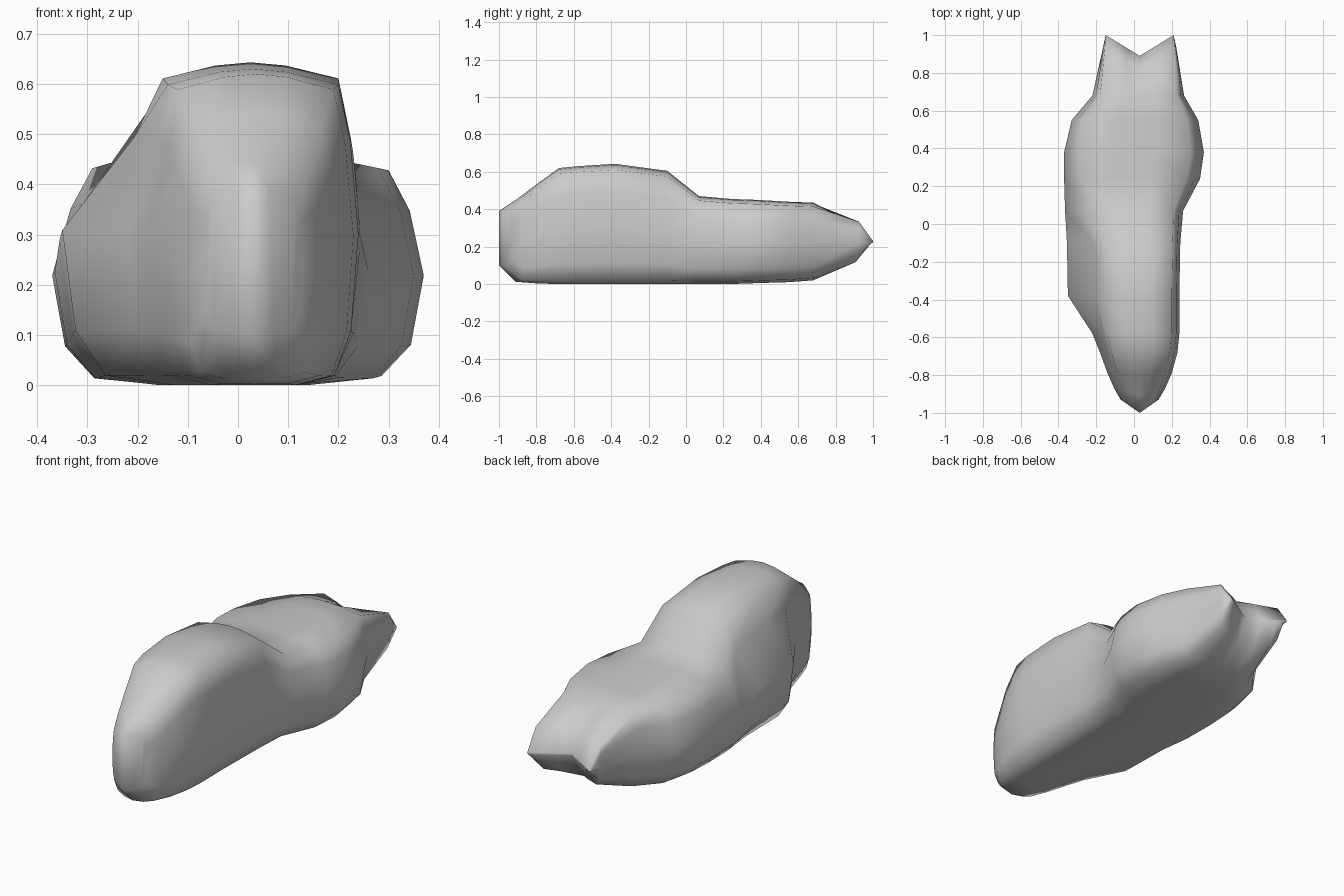
import bpy, bmesh

# Stations along the body:
# y, left x, right x, left shoulder x, right shoulder x, bottom z, top z, pull of the middle
STATIONS = [
    (-0.93, -0.07, 0.13, -0.05, 0.11, 0.10, 0.39, 0.07),
    (-0.87, -0.105, 0.165, -0.07, 0.135, 0.012, 0.45, 0.04),
    (-0.79, -0.14, 0.20, -0.09, 0.165, 0.003, 0.54, 0),
    (-0.68, -0.18, 0.23, -0.12, 0.19, 0.0, 0.62, 0),
    (-0.58, -0.22, 0.24, -0.14, 0.20, 0.0, 0.63, 0),
    (-0.38, -0.35, 0.24, -0.15, 0.20, 0.0, 0.643, 0),
    (-0.10, -0.355, 0.245, -0.16, 0.205, 0.0, 0.605, 0),
    (0.07, -0.365, 0.26, -0.24, 0.21, 0.0, 0.47, 0),
    (0.24, -0.37, 0.35, -0.29, 0.28, 0.0, 0.455, 0),
    (0.38, -0.37, 0.37, -0.29, 0.30, 0.005, 0.45, 0),
    (0.55, -0.33, 0.34, -0.26, 0.28, 0.01, 0.44, 0),
    (0.68, -0.22, 0.265, -0.18, 0.225, 0.02, 0.435, 0),
    (0.93, -0.165, 0.225, -0.155, 0.215, 0.11, 0.345, 0.10),
    (1.00, -0.15, 0.21, -0.15, 0.21, 0.22, 0.23, 0.11),
]


def side(mid, shoulder, centre, blend):
    """Half of a section, bottom to top, as (x, height fraction)."""
    half, top = mid - centre, shoulder - centre
    return [
        (centre + half * 0.40, 0.0),
        (centre + half * 0.77, 0.03),
        (centre + half * 0.93, 0.17),
        (mid, 0.48),
        (mid + (shoulder - mid) * blend, 0.77),
        (shoulder, 0.95),
        (centre + top * 0.40, 0.99),
    ]


bm = bmesh.new()
rings = []
for y, xl, xr, sl, sr, zb, zt, notch in STATIONS:
    c = 0.03 if notch else (sl + sr) / 2
    right = side(xr, sr, c, 0.4)
    left = side(xl, sl, c, 0.72 if zt > 0.6 else 0.45)
    loop = [(c, 0.0)] + right + [(c, 1.0)] + left[::-1]
    half = (xr - xl) / 2
    ring = []
    for x, v in loop:
        # Pointed nose and forked tail: the middle columns move forward
        pull = notch * max(0, 1 - abs(x - c) / half)
        ring.append(bm.verts.new((x, y - pull, zb + v * (zt - zb))))
    rings.append(ring)

# Skin between stations
n = len(rings[0])
for a, b in zip(rings, rings[1:]):
    for i in range(n):
        j = (i + 1) % n
        bm.faces.new((a[i], a[j], b[j], b[i]))

# Close both ends with upright strips running from right to left
for ring in (rings[0], rings[-1]):
    for k in range(n // 2):
        quad = [ring[(4 + k) % n], ring[(5 + k) % n],
                ring[(3 - k) % n], ring[(4 - k) % n]]
        bm.faces.new(list(dict.fromkeys(quad)))

bmesh.ops.recalc_face_normals(bm, faces=bm.faces)
for f in bm.faces:
    f.smooth = True
mesh = bpy.data.meshes.new("body")
bm.to_mesh(mesh)
bm.free()
body = bpy.data.objects.new("body", mesh)
bpy.context.collection.objects.link(body)
